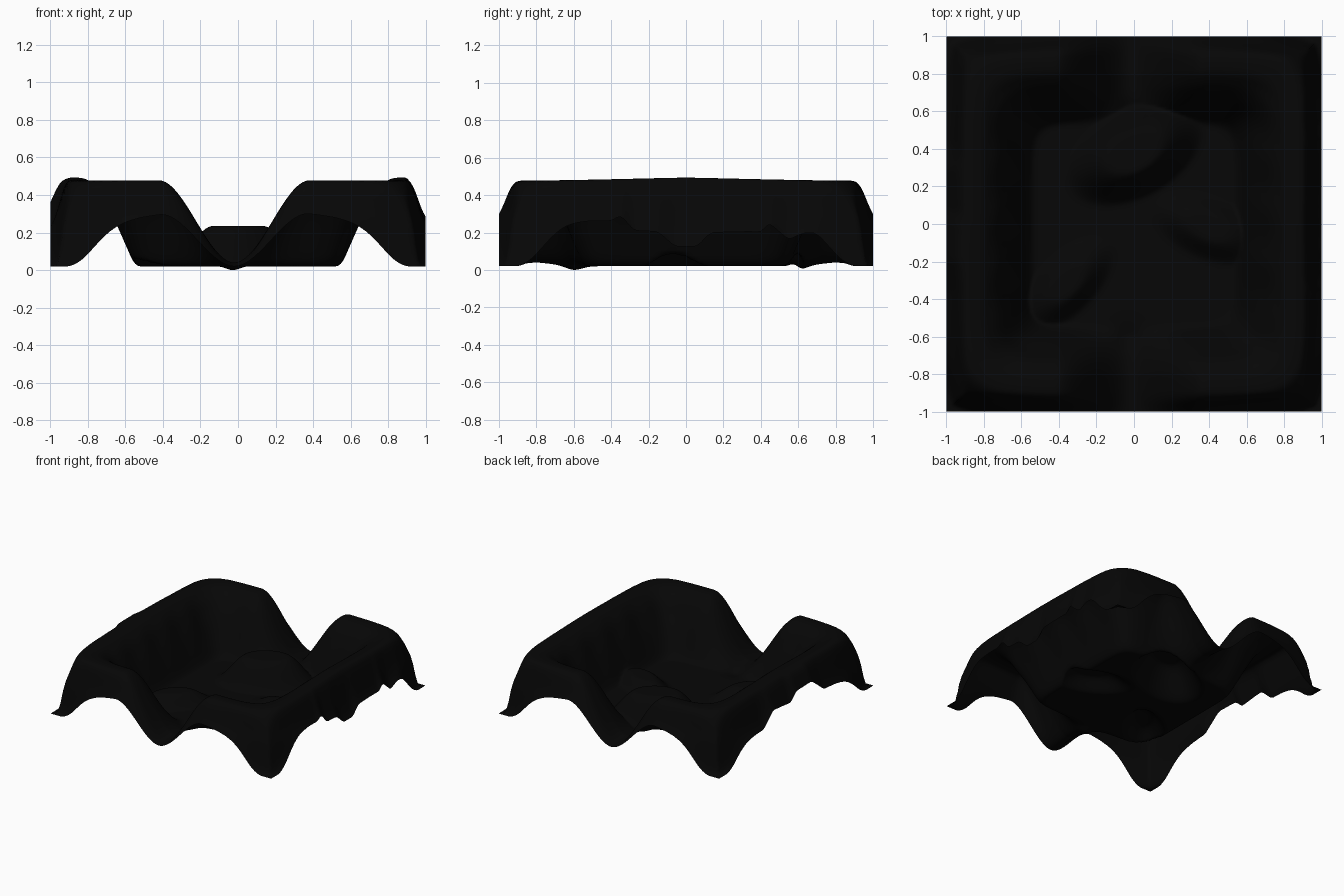
import bpy, bmesh, math

if "Cube" in bpy.data.objects:
    bpy.data.objects.remove(bpy.data.objects["Cube"])

# Helpers -------------------------------------------------------------
def lerp_table(t, pts):
    if t <= pts[0][0]:
        return pts[0][1]
    for (a, u), (b, v) in zip(pts, pts[1:]):
        if t <= b:
            return u + (v - u) * (t - a) / (b - a)
    return pts[-1][1]

def soft(t, pts, w):
    return sum(lerp_table(t + k * w, pts) for k in (-1, -0.5, 0, 0.5, 1)) / 5

def step(a, b, t):
    t = max(0, min(1, (t - a) / (b - a)))
    return t * t * (3 - 2 * t)

def mound(x, y, cx, cy, rx, ry, ang, flat=0.5):
    c, s = math.cos(ang), math.sin(ang)
    u, v = (x - cx) * c + (y - cy) * s, -(x - cx) * s + (y - cy) * c
    return 1 - step(flat, 1, math.hypot(u / rx, v / ry))

# Cross-section of the raised rim, from basin (0.55) over crest to the hem
RIM = [(0.55, 0.0), (0.66, 0.26), (0.73, 0.39), (0.80, 0.45), (0.87, 0.46),
       (0.925, 0.45), (0.96, 0.38), (1.0, 0.28), (1.04, 0.23), (1.075, 0.10),
       (1.115, 0.0)]
# Hem height multiplier along the right and left sides
RIGHT = [(-0.66, 1), (-0.4, 0.85), (-0.35, 0.95), (-0.28, 0.65), (-0.15, 0.62),
         (-0.06, 0.35), (0.06, 0.35), (0.13, 0.6), (0.41, 0.65), (0.44, 0.85),
         (0.55, 0.55), (0.7, 1.0)]
LEFT = [(-0.8, 0.8), (-0.36, 0.75), (-0.2, 1.15), (0.0, 1.12), (0.07, 0.9),
        (0.3, 1.0), (0.42, 0.65), (0.75, 0.75)]

def height(x, y):
    # crest follows a nearly square ring, hem corners droop to the ground
    far = max(abs(x), abs(y))
    k = step(0.89, 1.0, far)
    ring = (x ** 8 + y ** 8) ** 0.125
    hem = (x ** 4 + y ** 4) ** 0.25
    r = ring + (hem - ring) * k
    z = soft(r, RIM, 0.022)
    if abs(x) > abs(y):
        z *= 1 + 0.04 * (math.cos(math.pi * y / 2) if abs(y) < 1 else 0) * (abs(x) - abs(y))
    # hem folds on the two sides
    side = soft(y, RIGHT if x > 0 else LEFT, 0.02)
    z *= 1 + (side - 1) * step(0.90, 1.0, abs(x))
    # wall ripples
    wall = max(0, 1 - abs(r - 0.68) / 0.1)
    z += 0.014 * wall * math.sin(22 * y) * step(0.4, 0.6, abs(x))
    # gap through the rim at front and back
    gap = step(0.0, 0.40, abs(x + 0.02))
    if abs(y) > abs(x):
        z = z * gap + 0.02 * (1 - gap) * max(0, 1 - abs(abs(y) - 0.8) / 0.2)
    # rumples in the basin
    inner = 0.215 * mound(x, y, 0.0, 0.38, 0.41, 0.25, 0.5, 0.35)
    inner = max(inner, 0.09 * mound(x, y, 0.40, -0.02, 0.34, 0.18, -0.4, 0.3))
    inner = max(inner, 0.10 * mound(x, y, -0.36, -0.32, 0.34, 0.17, 0.8, 0.3))
    z = max(z, inner)
    for s in (-1, 1):
        z -= 0.02 * math.exp(-((x + 0.03) ** 2 + (y - 0.6 * s) ** 2) / 0.004)
    return max(0.0, z + 0.02)

# Draped blanket ------------------------------------------------------
bm = bmesh.new()
bmesh.ops.create_grid(bm, x_segments=150, y_segments=150, size=1)
for v in bm.verts:
    v.co.z = height(v.co.x, v.co.y)
for f in bm.faces:
    f.smooth = True
mesh = bpy.data.meshes.new("blanket")
bm.to_mesh(mesh)
bm.free()
mat = bpy.data.materials.new("black cloth")
mat.diffuse_color = (0.002, 0.002, 0.002, 1)
mat.use_nodes = True
mat.node_tree.nodes["Principled BSDF"].inputs["Base Color"].default_value = mat.diffuse_color
mesh.materials.append(mat)
bpy.context.collection.objects.link(bpy.data.objects.new("blanket", mesh))
